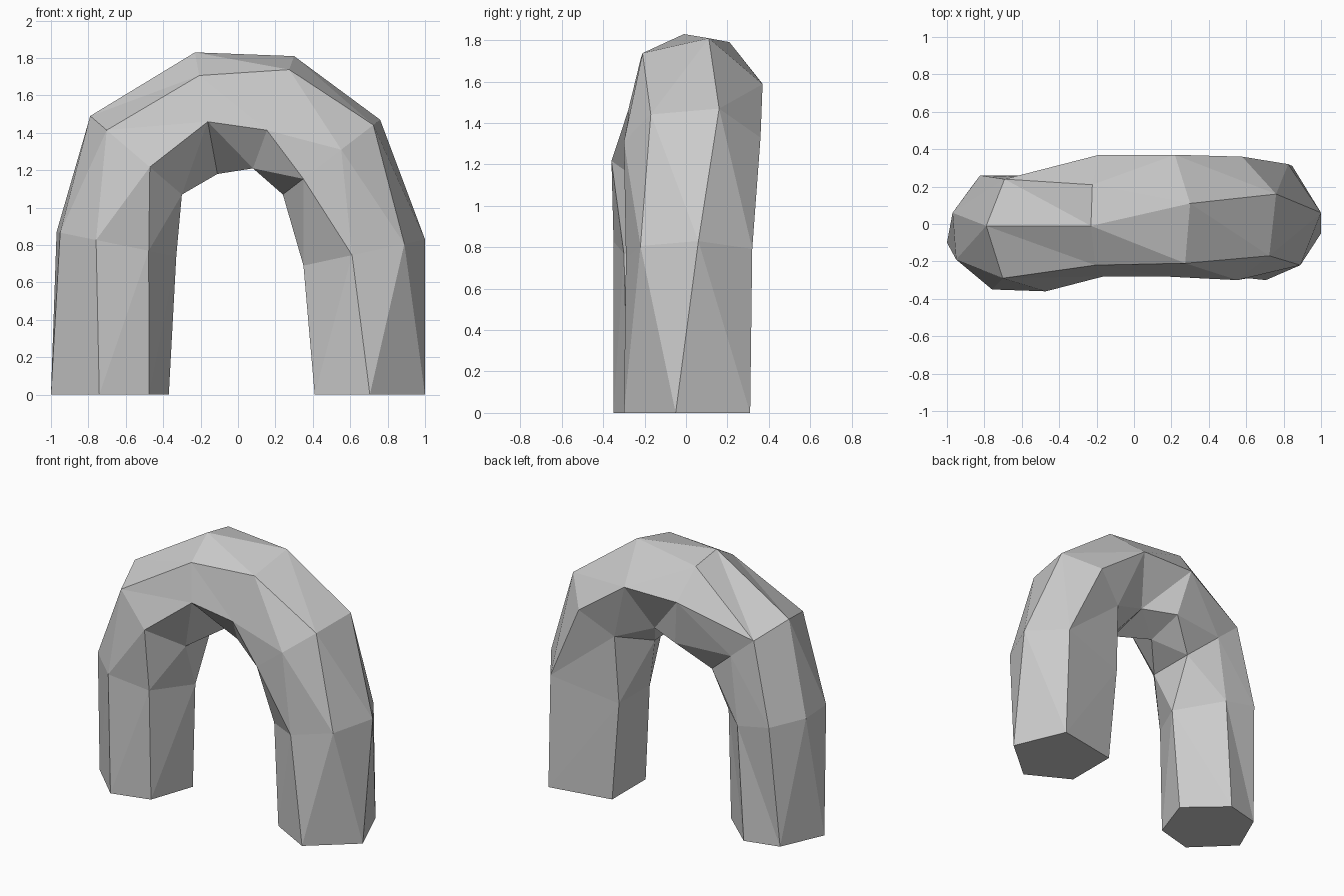
import bpy, bmesh
from mathutils import Vector

if "Cube" in bpy.data.objects:
    bpy.data.objects.remove(bpy.data.objects["Cube"])

# Cross-sections along the arch: inner (x, z), outer (x, z),
# then an outline of (fraction from inner to outer, y), starting on the outside
SECTIONS = [
    ((-.37, 0), (-1, 0), [(1, -.10), (.59, -.35), (.17, -.28), (0, .03), (.41, .26), (.79, .20)]),
    ((-.33, .74), (-.97, .87), [(1, .06), (.97, -.19), (.67, -.35), (.23, -.30), (0, 0), (.39, .26), (.77, .26)]),
    ((-.30, 1.07), (-.79, 1.49), [(1, -.01), (.82, -.29), (.35, -.36), (0, -.15), (.04, .17), (.45, .25), (.80, .24)]),
    ((-.11, 1.18), (-.23, 1.83), [(1, -.01), (.81, -.22), (.43, -.28), (0, .05), (.13, .30), (.63, .37), (.94, .21)]),
    ((.08, 1.21), (.30, 1.81), [(1, .11), (.88, -.21), (.34, -.28), (0, -.12), (.10, .20), (.63, .37)]),
    ((.24, 1.07), (.76, 1.47), [(1, .16), (.93, -.17), (.60, -.30), (.21, -.29), (0, 0), (.24, .27), (.65, .36)]),
    ((.35, .69), (1, .83), [(1, .06), (.83, -.22), (.40, -.29), (0, -.10), (0, .24), (.73, .32)]),
    ((.41, 0), (1, 0), [(1, -.05), (.50, -.30), (0, -.14), (0, .23), (.74, .31)]),
]


def make_ring(bm, inner, outer, outline):
    a, b = Vector((inner[0], 0, inner[1])), Vector((outer[0], 0, outer[1]))
    return [bm.verts.new(a.lerp(b, t) + Vector((0, y, 0))) for t, y in outline]


def stitch(bm, p, q):
    """Join two rings with triangles, always taking the shorter diagonal."""
    i = j = 0
    n, m = len(p), len(q)
    while i < n or j < m:
        pi, qj = p[i % n], q[j % m]
        pn, qn = p[(i + 1) % n], q[(j + 1) % m]
        step_p = j == m or (i < n and (pn.co - qj.co).length < (qn.co - pi.co).length)
        if step_p:
            bm.faces.new((pi, pn, qj))
            i += 1
        else:
            bm.faces.new((pi, qn, qj))
            j += 1


# Faceted arch with flat closed feet
bm = bmesh.new()
rings = [make_ring(bm, *s) for s in SECTIONS]
for p, q in zip(rings, rings[1:]):
    stitch(bm, p, q)
bm.faces.new(rings[0])
bm.faces.new(rings[-1])
bmesh.ops.recalc_face_normals(bm, faces=bm.faces)
mesh = bpy.data.meshes.new("rock_arch")
bm.to_mesh(mesh)
bm.free()
bpy.context.collection.objects.link(bpy.data.objects.new("rock_arch", mesh))
